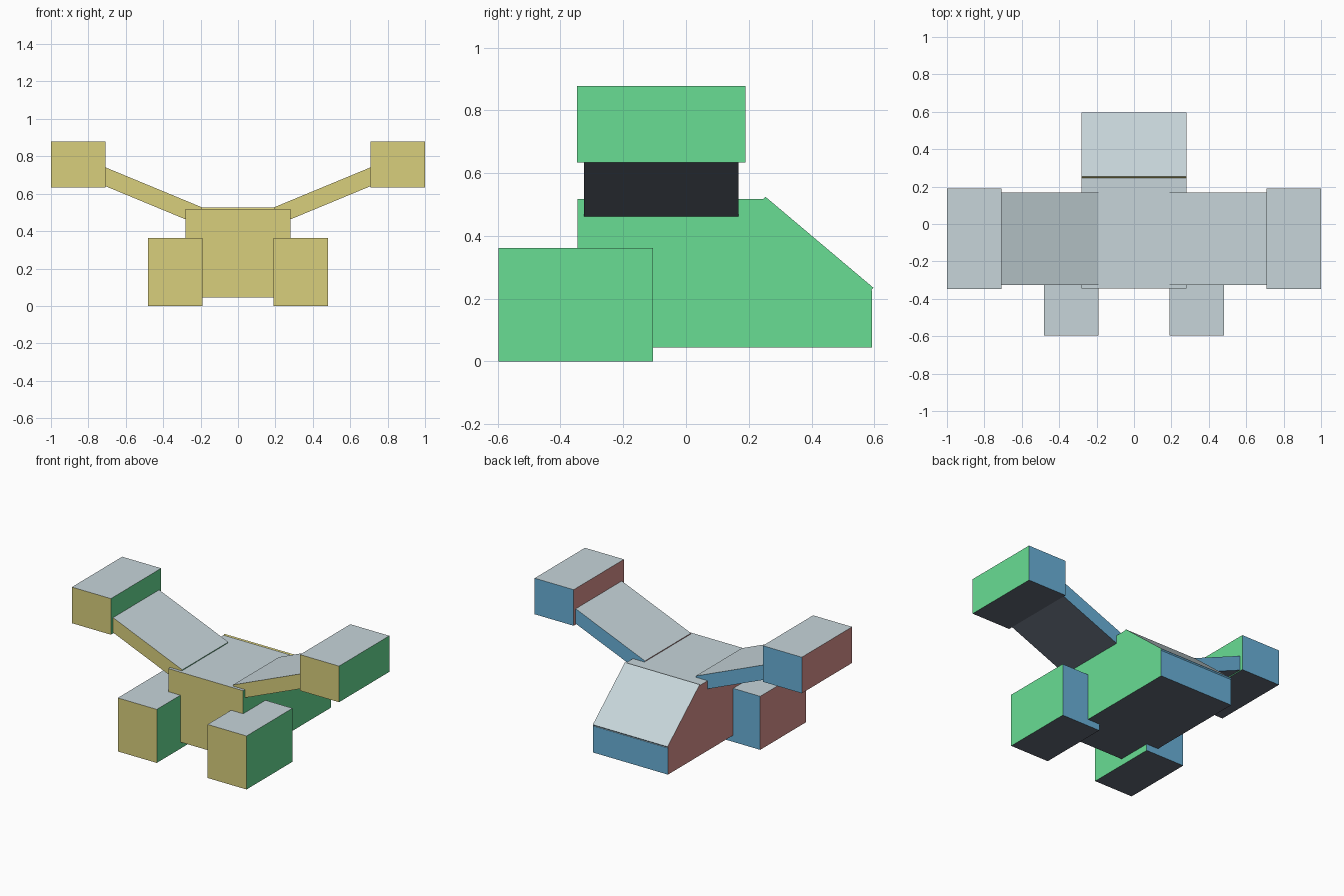
import bpy, bmesh, math
from mathutils import Vector, Matrix

if "Cube" in bpy.data.objects:
    bpy.data.objects.remove(bpy.data.objects["Cube"], do_unlink=True)


def make_material(name, rgb):
    mat = bpy.data.materials.new(name)
    mat.use_nodes = True
    mat.diffuse_color = (*rgb, 1)
    mat.node_tree.nodes["Principled BSDF"].inputs["Base Color"].default_value = (*rgb, 1)
    return mat


# One colour per facing direction
MATERIALS = [
    make_material("coral_red", (0.71, 0.29, 0.27)),     # -x
    make_material("leaf_green", (0.138, 0.725, 0.295)),  # +x
    make_material("straw_yellow", (0.69, 0.62, 0.20)),   # -y
    make_material("sky_blue", (0.142, 0.44, 0.69)),      # +y
    make_material("dark_slate", (0.12, 0.14, 0.18)),     # -z
    make_material("pale_grey", (0.57, 0.665, 0.70)),     # +z
]


def finish(name, bm):
    """Colour each face by the axis it mostly faces, then make the object."""
    bmesh.ops.recalc_face_normals(bm, faces=bm.faces)
    for face in bm.faces:
        face.normal_update()
        axis = max(range(3), key=lambda i: abs(face.normal[i]))
        face.material_index = 2 * axis + int(face.normal[axis] > 0)
    mesh = bpy.data.meshes.new(name)
    bm.to_mesh(mesh)
    bm.free()
    for mat in MATERIALS:
        mesh.materials.append(mat)
    obj = bpy.data.objects.new(name, mesh)
    bpy.context.collection.objects.link(obj)
    return obj


def box(name, low, high, place=Matrix()):
    low, high = Vector(low), Vector(high)
    bm = bmesh.new()
    bmesh.ops.create_cube(bm, size=1)
    fit = Matrix.Translation((low + high) / 2) @ Matrix.Diagonal((*(high - low), 1))
    bmesh.ops.transform(bm, matrix=place @ fit, verts=bm.verts)
    return finish(name, bm)


# Body: side profile with a sloping rear, extruded across the width
HALF = 0.28
profile = [(-0.345, 0.045), (0.593, 0.045), (0.593, 0.225), (0.246, 0.518), (-0.345, 0.518)]
bm = bmesh.new()
side = bm.faces.new([bm.verts.new((-HALF, y, z)) for y, z in profile])
grown = bmesh.ops.extrude_face_region(bm, geom=[side])["geom"]
bmesh.ops.translate(bm, vec=(2 * HALF, 0, 0),
                    verts=[v for v in grown if isinstance(v, bmesh.types.BMVert)])
finish("body", bm)

# Rear slope panel, slightly proud of the body
start, end = Vector((0, 0.253, 0.525)), Vector((0, 0.597, 0.235))
run = end - start
tilt = Matrix.Translation(start) @ Matrix.Rotation(math.atan2(run.z, run.y), 4, "X")
box("rear_slope", (-HALF, 0, -0.012), (HALF, run.length, 0), tilt)

# Feet, raised arms and hands on both sides
for label, s in (("left", 1), ("right", -1)):
    def across(a, b):
        return sorted((s * a, s * b))

    x0, x1 = across(0.19, 0.482)
    box(label + "_foot", (x0, -0.597, 0), (x1, -0.105, 0.362))
    x0, x1 = across(0.708, 1.0)
    box(label + "_hand", (x0, -0.348, 0.634), (x1, 0.19, 0.878))
    lift = Matrix.Translation((s * 0.19, 0, 0.526)) @ Matrix.Rotation(-s * math.radians(22.5), 4, "Y")
    x0, x1 = across(0, 0.62)
    box(label + "_arm", (x0, -0.325, -0.093), (x1, 0.168, 0), lift)
